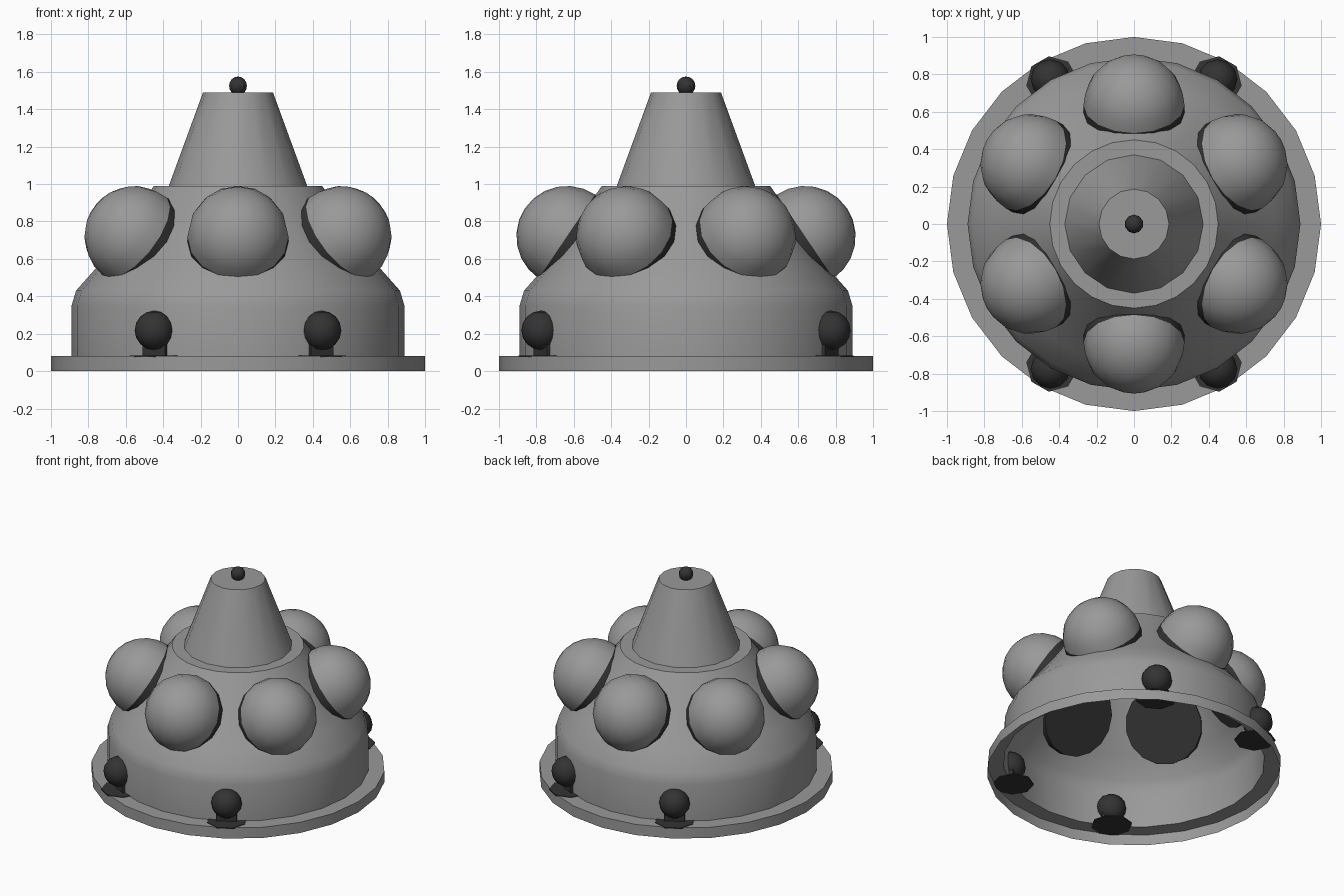
import bpy, bmesh
from math import radians, cos, sin, pi
from mathutils import Matrix, Vector

if "Cube" in bpy.data.objects:
    bpy.data.objects.remove(bpy.data.objects["Cube"])


def material(name, v):
    m = bpy.data.materials.new(name)
    m.diffuse_color = (v, v, v, 1)
    m.use_nodes = True
    m.node_tree.nodes["Principled BSDF"].inputs["Base Color"].default_value = m.diffuse_color
    return m


GREY = material("metal grey", 0.32)
DARK = material("dark grey", 0.033)


def finish(name, bm, mat, matrix=None):
    me = bpy.data.meshes.new(name)
    if matrix is not None:
        bm.transform(matrix)
    bm.to_mesh(me)
    bm.free()
    ob = bpy.data.objects.new(name, me)
    bpy.context.collection.objects.link(ob)
    me.materials.append(mat)
    bpy.ops.object.select_all(action='DESELECT')
    ob.select_set(True)
    bpy.context.view_layer.objects.active = ob
    bpy.ops.object.shade_smooth_by_angle(angle=radians(35))
    return ob


def lathe(name, profile, sides, mat, matrix=None):
    """Revolve (radius, height) points; a radius of 0 closes the end."""
    bm = bmesh.new()
    rings = []
    for r, z in profile:
        if r == 0:
            rings.append([bm.verts.new((0, 0, z))] * sides)
        else:
            rings.append([bm.verts.new((r * cos(2 * pi * i / sides),
                                        r * sin(2 * pi * i / sides), z))
                          for i in range(sides)])
    for a, b in zip(rings, rings[1:]):
        for i in range(sides):
            j = (i + 1) % sides
            quad = []
            for v in (a[i], a[j], b[j], b[i]):
                if v not in quad:
                    quad.append(v)
            bm.faces.new(quad)
    return finish(name, bm, mat, matrix)


def ball(name, radius, centre, mat, segs=12, rings=8):
    bm = bmesh.new()
    bmesh.ops.create_uvsphere(bm, u_segments=segs, v_segments=rings, radius=radius)
    return finish(name, bm, mat, Matrix.Translation(centre))


# Open shell: flange, wall and sloping dome
lathe("dome_shell", [(1, 0), (1, .08), (.89, .08), (.89, .35), (.866, .43),
                     (.755, .555), (.45, .99), (0, .99)], 24, GREY)

# Upper cone with its little tip ball
lathe("top_cone", [(.37, .99), (.187, 1.49), (0, 1.49)], 16, GREY)
ball("tip_ball", .05, (0, 0, 1.525), DARK, 10, 8)

# Six hemispherical pods with dark mounts, tilted to the dome slope
R = .27
TILT = Matrix.Rotation(radians(56), 4, 'Y')
for k in range(6):
    place = (Matrix.Rotation(radians(30 + 60 * k), 4, 'Z')
             @ Matrix.Translation((.637, 0, .72)) @ TILT)
    dome = [(R * cos(radians(a)), R * sin(radians(a))) for a in range(0, 90, 15)]
    lathe(f"pod_{k + 1}", dome + [(0, R)], 16, GREY, place)
    lathe(f"pod_mount_{k + 1}", [(0, -.06), (R, -.06), (R, 0)], 16, DARK, place)

# Four small landing balls on short stems and flat feet
for k, deg in enumerate((60, 120, 240, 300)):
    spin = Matrix.Rotation(radians(deg), 4, 'Z')
    ball(f"foot_ball_{k + 1}", .105, spin @ Vector((.895, 0, .218)), DARK)
    bm = bmesh.new()
    bmesh.ops.create_cube(bm, size=1)
    finish(f"foot_stem_{k + 1}", bm, DARK, spin @ Matrix.Translation((.875, 0, .14))
           @ Matrix.Diagonal((.05, .14, .12, 1)))
    lathe(f"foot_plate_{k + 1}", [(0, .076), (.14, .076), (.14, .084), (0, .084)], 8, DARK,
          spin @ Matrix.Translation((.875, 0, 0)) @ Matrix.Rotation(pi / 8, 4, 'Z'))
